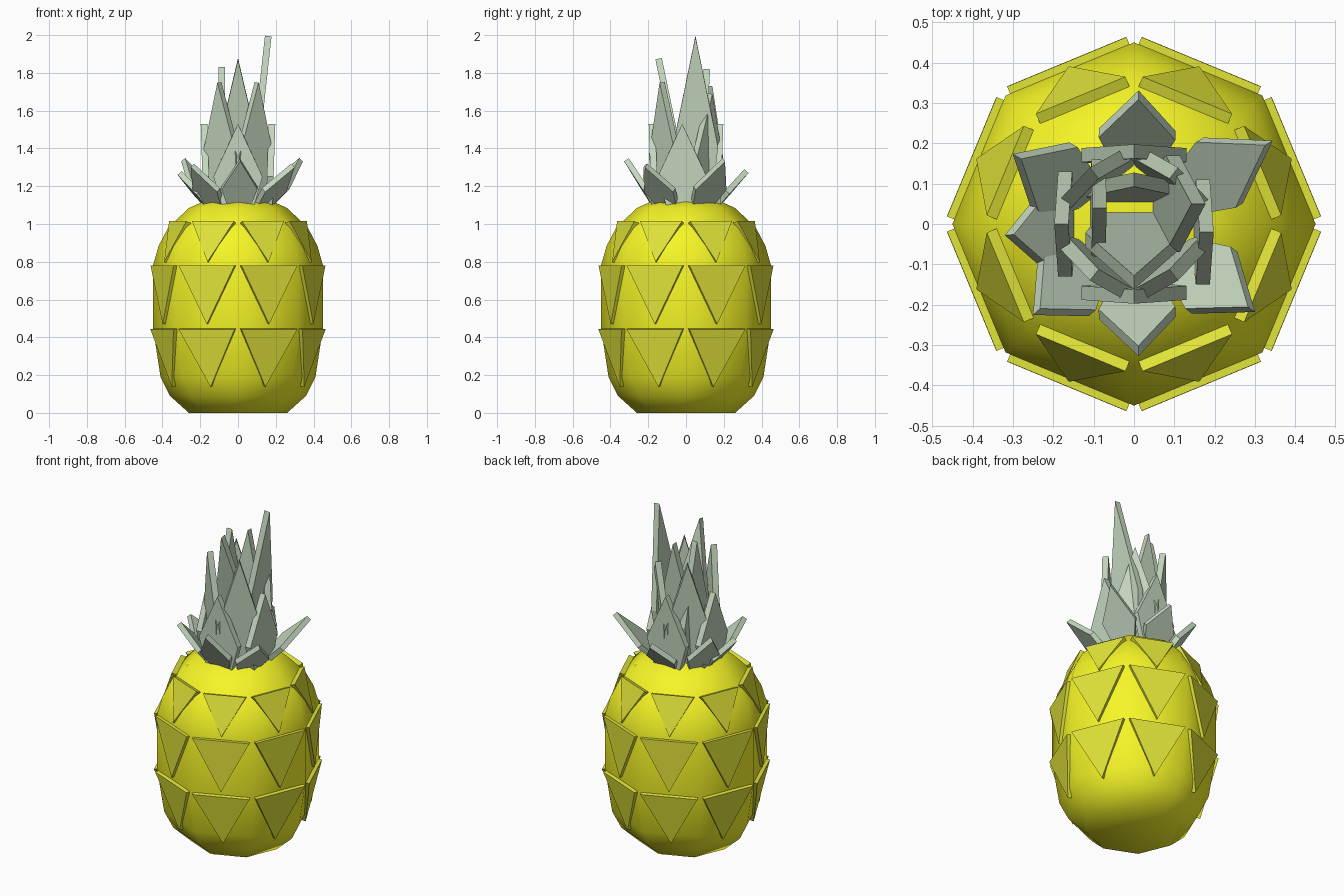
import bpy, bmesh, math
from mathutils import Vector

if "Cube" in bpy.data.objects:
    bpy.data.objects.remove(bpy.data.objects["Cube"])


def material(name, rgb):
    m = bpy.data.materials.new(name)
    m.diffuse_color = (*rgb, 1)
    m.use_nodes = True
    m.node_tree.nodes["Principled BSDF"].inputs["Base Color"].default_value = m.diffuse_color
    return m


YELLOW = material("skin_yellow", (0.92, 0.92, 0.02))
SCALE = material("scale_yellow", (0.76, 0.78, 0.04))
GREEN = material("leaf_green", (0.56, 0.68, 0.52))


def add_object(name, bm, mat):
    bmesh.ops.recalc_face_normals(bm, faces=bm.faces[:])
    me = bpy.data.meshes.new(name)
    bm.to_mesh(me)
    bm.free()
    me.materials.append(mat)
    ob = bpy.data.objects.new(name, me)
    bpy.context.collection.objects.link(ob)
    return ob


def plate(name, mat, angle, start, end, outline, thick, shift=0.0):
    """Flat plate at a compass angle. start/end are (radius, z) of its long axis;
    outline is (sideways, fraction along axis); centred on its thickness."""
    a = math.radians(angle)
    radial, side = Vector((math.cos(a), math.sin(a), 0)), Vector((-math.sin(a), math.cos(a), 0))
    p0 = radial * start[0] + Vector((0, 0, start[1])) + side * shift
    axis = radial * end[0] + Vector((0, 0, end[1])) + side * shift - p0
    normal = side.cross(axis).normalized()
    bm = bmesh.new()
    verts = [bm.verts.new(p0 + side * u + axis * v - normal * thick / 2) for u, v in outline]
    face = bm.faces.new(verts)
    new = bmesh.ops.extrude_face_region(bm, geom=[face])["geom"]
    bmesh.ops.translate(bm, vec=normal * thick,
                        verts=[g for g in new if isinstance(g, bmesh.types.BMVert)])
    return add_object(name, bm, mat)


# Fruit body: eight-sided lathe
profile = [(0.26, 0), (0.36, 0.09), (0.41, 0.19), (0.45, 0.45), (0.45, 0.78),
           (0.42, 0.885), (0.37, 0.98), (0.26, 1.085), (0.17, 1.125)]
bm = bmesh.new()
rings = [[bm.verts.new((r * math.cos(i * math.pi / 4), r * math.sin(i * math.pi / 4), z))
          for i in range(8)] for r, z in profile]
for lo, hi in zip(rings, rings[1:]):
    for i in range(8):
        j = (i + 1) % 8
        bm.faces.new((lo[i], lo[j], hi[j], hi[i]))
bm.faces.new(rings[0][::-1])
bm.faces.new(rings[-1])
body = add_object("fruit_body", bm, YELLOW)
bpy.context.view_layer.objects.active = body
body.select_set(True)
bpy.ops.object.shade_smooth_by_angle(angle=math.radians(48))
body.select_set(False)

# Skin scales: three rows of downward triangles, one per side
scale_rows = [("lower", (0.366, 0.14), (0.422, 0.445), 0.16),
              ("middle", (0.418, 0.47), (0.421, 0.78), 0.16),
              ("upper", (0.41, 0.795), (0.332, 1.01), 0.12)]
for row, tip, top, half in scale_rows:
    for i in range(8):
        plate(f"{row}_scale_{i + 1}", SCALE, 22.5 + 45 * i, tip, top,
              [(0, 0), (half, 1), (-half, 1)], 0.028)


def leaf(name, angle, start, end, half, base, shoulder, shift=0.0, thick=0.035):
    plate(name, GREEN, angle, start, end,
          [(-base, 0), (base, 0), (half, shoulder), (0, 1), (-half, shoulder)], thick, shift)


# Outer crown leaves, splayed outwards: (angle, tip radius, tip height)
outer = [(31, 0.39, 1.34), (88, 0.32, 1.28), (150, 0.335, 1.34), (185, 0.31, 1.27),
         (222, 0.325, 1.31), (272, 0.315, 1.34), (324, 0.36, 1.31)]
for i, (ang, r, z) in enumerate(outer):
    leaf(f"outer_leaf_{i + 1}", ang, (0.17, 1.11), (r, z), 0.095, 0.065, 0.35, thick=0.03)

# Upright short leaves on the four axes
for i, shift in enumerate((-0.02, 0, 0, 0)):
    leaf(f"short_leaf_{i + 1}", 90 * i, (0.165, 1.08), (0.18, 1.53), 0.13, 0.08, 0.38, shift)

# Upright middle leaves on the diagonals
for i, (ang, z) in enumerate([(52, 1.69), (128, 1.73), (232, 1.75), (308, 1.75)]):
    leaf(f"middle_leaf_{i + 1}", ang, (0.13, 1.08), (0.16, z), 0.115, 0.08, 0.42)

# Tall inner leaves: (name, angle, start, tip, sideways shift)
inner = [("right", 0, (0.06, 1.08), (0.16, 1.995), 0.05),
         ("back", 90, (0.07, 1.08), (0.11, 1.82), 0.0),
         ("left", 180, (0.09, 1.08), (0.085, 1.83), -0.04),
         ("front", 270, (-0.02, 1.08), (0.145, 1.875), 0.0)]
for name, ang, start, tip, shift in inner:
    leaf(f"tall_leaf_{name}", ang, start, tip, 0.12, 0.08, 0.36, shift)
